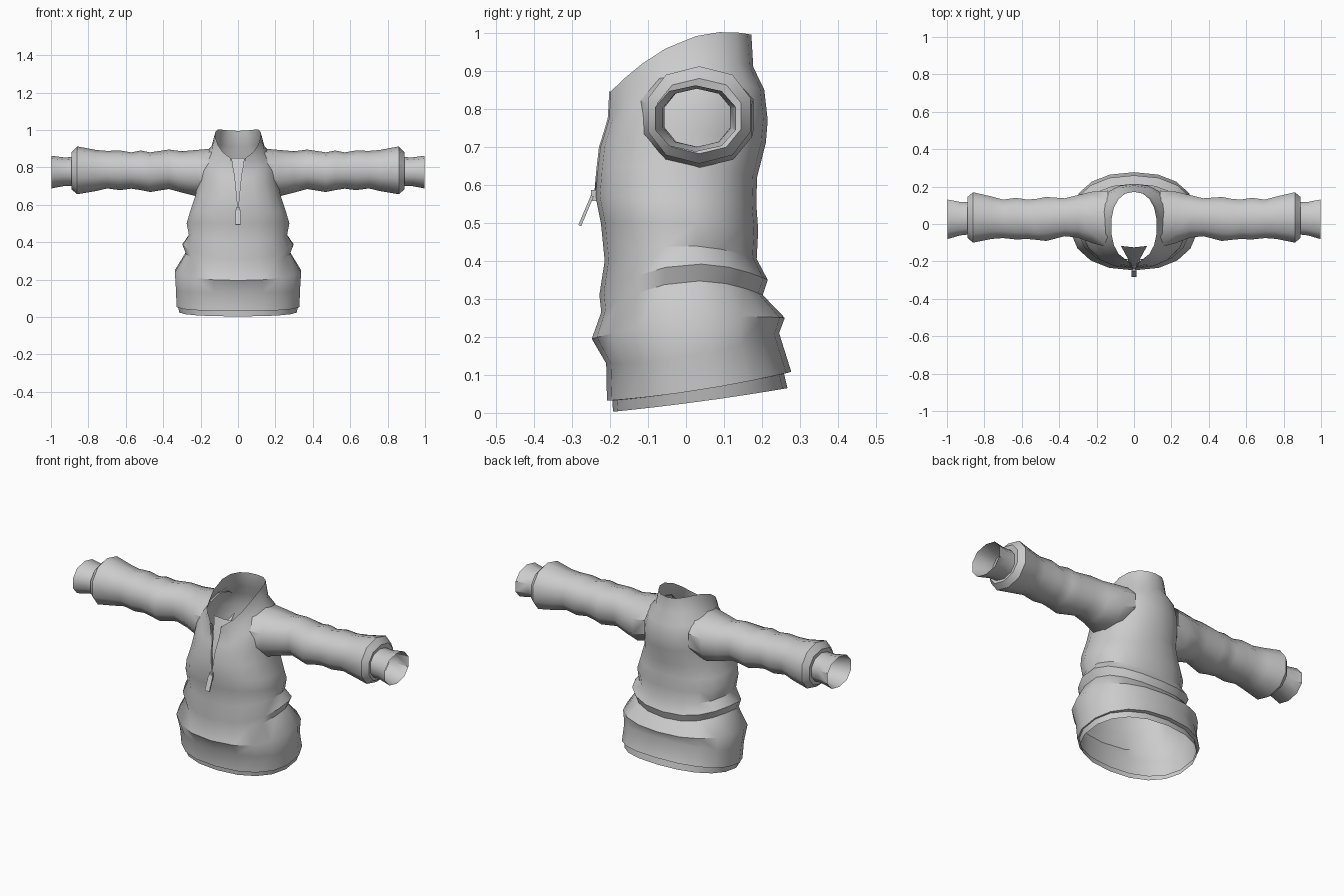
import bpy, bmesh, math
from mathutils import Vector

cube = bpy.data.objects.get("Cube")
if cube:
    bpy.data.objects.remove(cube)

fabric = bpy.data.materials.new("grey fabric")
fabric.use_nodes = True
GREY = (0.6, 0.6, 0.6, 1)
fabric.diffuse_color = GREY
fabric.node_tree.nodes["Principled BSDF"].inputs["Base Color"].default_value = GREY


def finish(name, bm, mirror=False, angle=40):
    bmesh.ops.recalc_face_normals(bm, faces=bm.faces)
    mesh = bpy.data.meshes.new(name)
    bm.to_mesh(mesh)
    bm.free()
    obj = bpy.data.objects.new(name, mesh)
    bpy.context.collection.objects.link(obj)
    mesh.materials.append(fabric)
    if mirror:
        mod = obj.modifiers.new("Mirror", 'MIRROR')
        mod.merge_threshold = 0.0005
    bpy.ops.object.select_all(action='DESELECT')
    bpy.context.view_layer.objects.active = obj
    obj.select_set(True)
    bpy.ops.object.shade_smooth_by_angle(angle=math.radians(angle))
    return obj


def loft(name, rings, closed=False, mirror=True, angle=40):
    bm = bmesh.new()
    rows = [[bm.verts.new(p) for p in ring] for ring in rings]
    for a, b in zip(rows, rows[1:]):
        n = len(a)
        for i in range(n if closed else n - 1):
            j = (i + 1) % n
            bm.faces.new((a[i], a[j], b[j], b[i]))
    return finish(name, bm, mirror, angle)


def power(v, e):
    return math.copysign(abs(v) ** e, v)


def torso_ring(rx, yf, yb, zf, zs, zb, slit=0.0, e=0.88, n=9):
    """Half ring from front centre to back centre; slit opens the front."""
    pts = []
    for i in range(n + 1):
        a = math.pi * i / n
        t = -power(math.cos(a), e)
        x = rx * power(math.sin(a), e) if 0 < i < n else 0
        z = zs + (zb - zf) / 2 * t + ((zb + zf) / 2 - zs) * t * t
        pts.append(Vector((max(x, slit) if i < n else 0, (yf + yb) / 2 + (yb - yf) / 2 * t, z)))
    return pts


# Torso: half width, front y, back y, front / side / back height, slit half width
torso = [
    (.318, -.192, .267, .003, .03, .065),
    (.325, -.194, .258, .032, .06, .103),
    (.333, -.208, .277, .032, .06, .108),
    (.336, -.21, .245, .13, .15, .21),
    (.342, -.248, .26, .195, .245, .25),
    (.282, -.223, .202, .265, .345, .31),
    (.3, -.228, .215, .31, .39, .35),
    (.266, -.214, .186, .4, .44, .405),
    (.278, -.224, .19, .5, .5, .48),
    (.26, -.238, .185, .57, .56, .55),
    (.23, -.232, .187, .64, .65, .62, .01),
    (.215, -.225, .21, .7, .74, .71, .016),
    (.208, -.212, .215, .74, .8, .77, .02),
    (.185, -.202, .206, .775, .865, .85, .025),
    (.143, -.2, .177, .81, .905, .91, .032),
    (.122, -.198, .172, .845, .978, .995, .036),
]
loft("sweater_body", [torso_ring(*r) for r in torso])

# Sleeve: x, bottom z, top z, front y, back y
sleeve = [
    (.14, .67, .9, -.13, .185),
    (.22, .645, .893, -.11, .18),
    (.3, .665, .886, -.078, .16),
    (.37, .684, .895, -.07, .142),
    (.47, .668, .88, -.096, .15),
    (.52, .678, .89, -.09, .14),
    (.57, .686, .88, -.085, .135),
    (.63, .678, .89, -.088, .145),
    (.7, .687, .888, -.08, .135),
    (.76, .673, .893, -.085, .152),
    (.86, .656, .912, -.106, .176),
    (.89, .682, .88, -.08, .15),
    (.885, .7, .855, -.06, .12),
    (.93, .7, .853, -.065, .122),
    (.998, .687, .862, -.086, .136),
]


def sleeve_ring(x, zb, zt, yf, yb, n=10):
    return [(x, (yf + yb) / 2 + (yb - yf) / 2 * power(math.sin(a), .9),
             (zb + zt) / 2 + (zt - zb) / 2 * power(math.cos(a), .9))
            for a in (math.tau * i / n for i in range(n))]


loft("sleeves", [sleeve_ring(*r) for r in sleeve], closed=True)

# Panel behind the open zip
panel = [(.012, -.228, .57), (.035, -.19, .7), (.07, -.125, .85)]
loft("neck_panel", [[(0, y, z), (w, y + .008, z)] for w, y, z in panel])

# Raised zip edges along the slit
zip_path = [(r[6] if len(r) > 6 else 0, r[1], r[3]) for r in torso[9:]]
loft("zip_edges", [[(x + .004, y - .004, z), (max(x - .004, 0), y - .004, z),
                    (max(x - .004, 0), y + .008, z)] for x, y, z in zip_path])


def plate(name, size, centre, tilt=0.0):
    bm = bmesh.new()
    bmesh.ops.create_cube(bm, size=1)
    bmesh.ops.scale(bm, vec=size, verts=bm.verts)
    obj = finish(name, bm)
    obj.location = centre
    obj.rotation_euler.x = tilt
    return obj


# Zip slider and hanging pull
plate("zip_slider", (.016, .014, .03), (0, -.243, .572))
plate("zip_pull", (.028, .008, .085), (0, -.263, .532), math.radians(-23))
